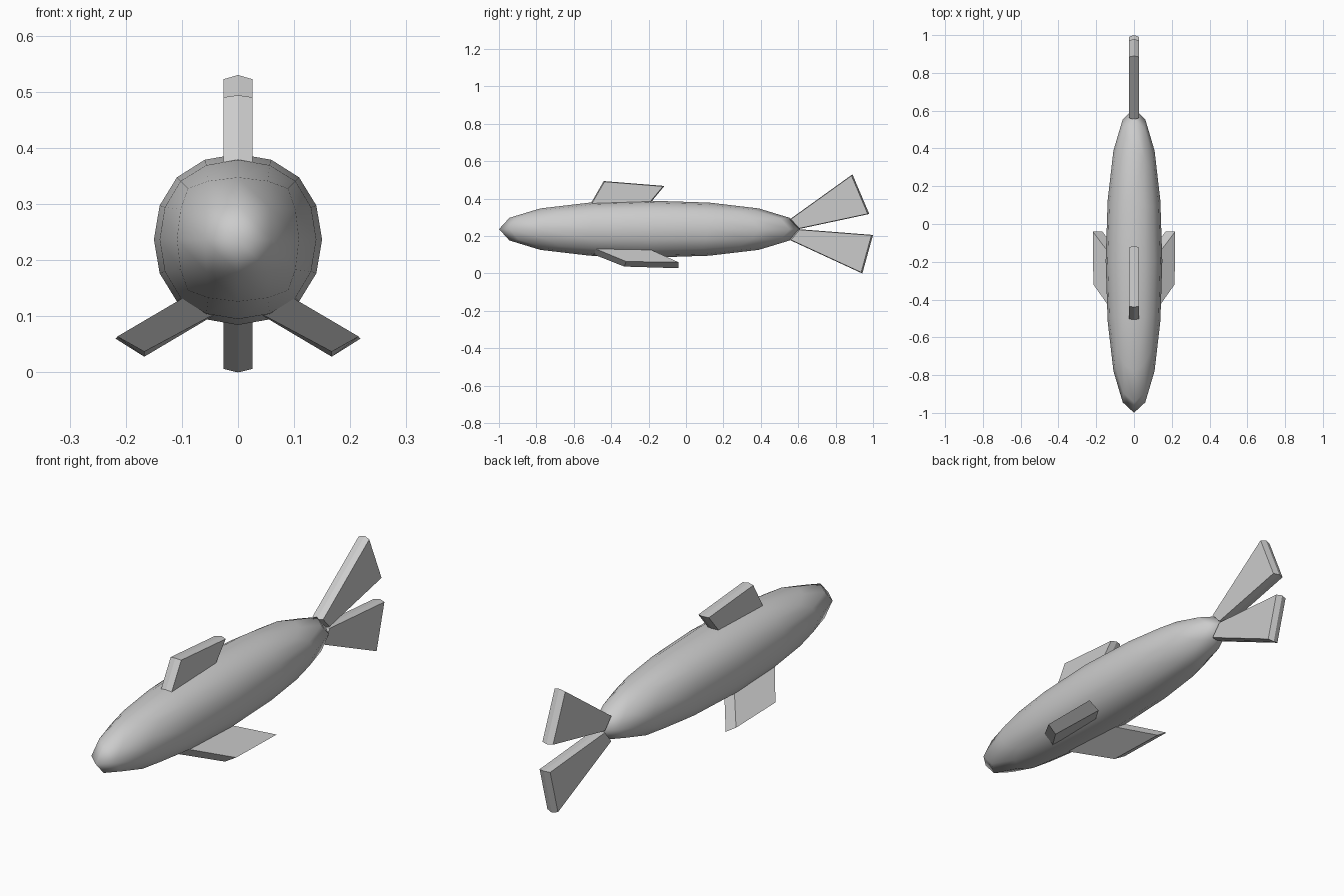
import bpy, bmesh

if "Cube" in bpy.data.objects:
    bpy.data.objects.remove(bpy.data.objects["Cube"])

BODY_Z = 0.237


def finish(name, bm):
    bmesh.ops.recalc_face_normals(bm, faces=bm.faces)
    mesh = bpy.data.meshes.new(name)
    bm.to_mesh(mesh)
    bm.free()
    obj = bpy.data.objects.new(name, mesh)
    bpy.context.collection.objects.link(obj)
    return obj


def loft(name, rings):
    """Skin rings of 3D points and cap both ends."""
    bm = bmesh.new()
    vs = [[bm.verts.new(p) for p in ring] for ring in rings]
    n = len(vs[0])
    for a, b in zip(vs, vs[1:]):
        for i in range(n):
            j = (i + 1) % n
            bm.faces.new((a[i], a[j], b[j], b[i]))
    bm.faces.new(vs[0])
    bm.faces.new(vs[-1])
    return finish(name, bm)


def ridged_fin(name, outline, half=0.026, inset=0.96):
    """Upright plate in the y-z plane with a shallow ridge round its rim."""
    cy = sum(p[0] for p in outline) / len(outline)
    cz = sum(p[1] for p in outline) / len(outline)
    rings = []
    for x, s in ((-half, inset), (0, 1), (half, inset)):
        rings.append([(x, cy + (y - cy) * s, cz + (z - cz) * s) for y, z in outline])
    return loft(name, rings)


# Body: stretched, subdivided cube with smooth shading
bm = bmesh.new()
bmesh.ops.create_cube(bm, size=2)
limit = 0.84  # subdivision shrinks the cube to this share of its size
for v in bm.verts:
    v.co.x *= 0.15 / limit
    v.co.y = v.co.y * 0.805 / limit - 0.195
    v.co.z = v.co.z * 0.1525 / limit + BODY_Z
for f in bm.faces:
    f.smooth = True
body = finish("body", bm)
sub = body.modifiers.new("round", 'SUBSURF')
sub.levels = sub.render_levels = 2

# Back fin and the two tail lobes
ridged_fin("back_fin", [(-0.535, 0.33), (-0.44, 0.494), (-0.115, 0.468), (-0.23, 0.33)])
ridged_fin("upper_tail", [(0.553, 0.288), (0.89, 0.53), (0.98, 0.318), (0.60, 0.237)])
ridged_fin("lower_tail", [(0.60, 0.237), (1.0, 0.206), (0.943, 0.0), (0.553, 0.18)])

# Side fins: slanted plate, mirrored
upper = [(0.06, -0.54, 0.155), (0.215, -0.32, 0.064), (0.218, -0.04, 0.06), (0.06, -0.25, 0.155)]
lower = [(0.012, -0.54, 0.12), (0.167, -0.33, 0.037), (0.167, -0.04, 0.028), (0.012, -0.25, 0.12)]
fins = loft("side_fins", [upper, lower])
fins.modifiers.new("mirror", 'MIRROR').use_mirror_merge = False
